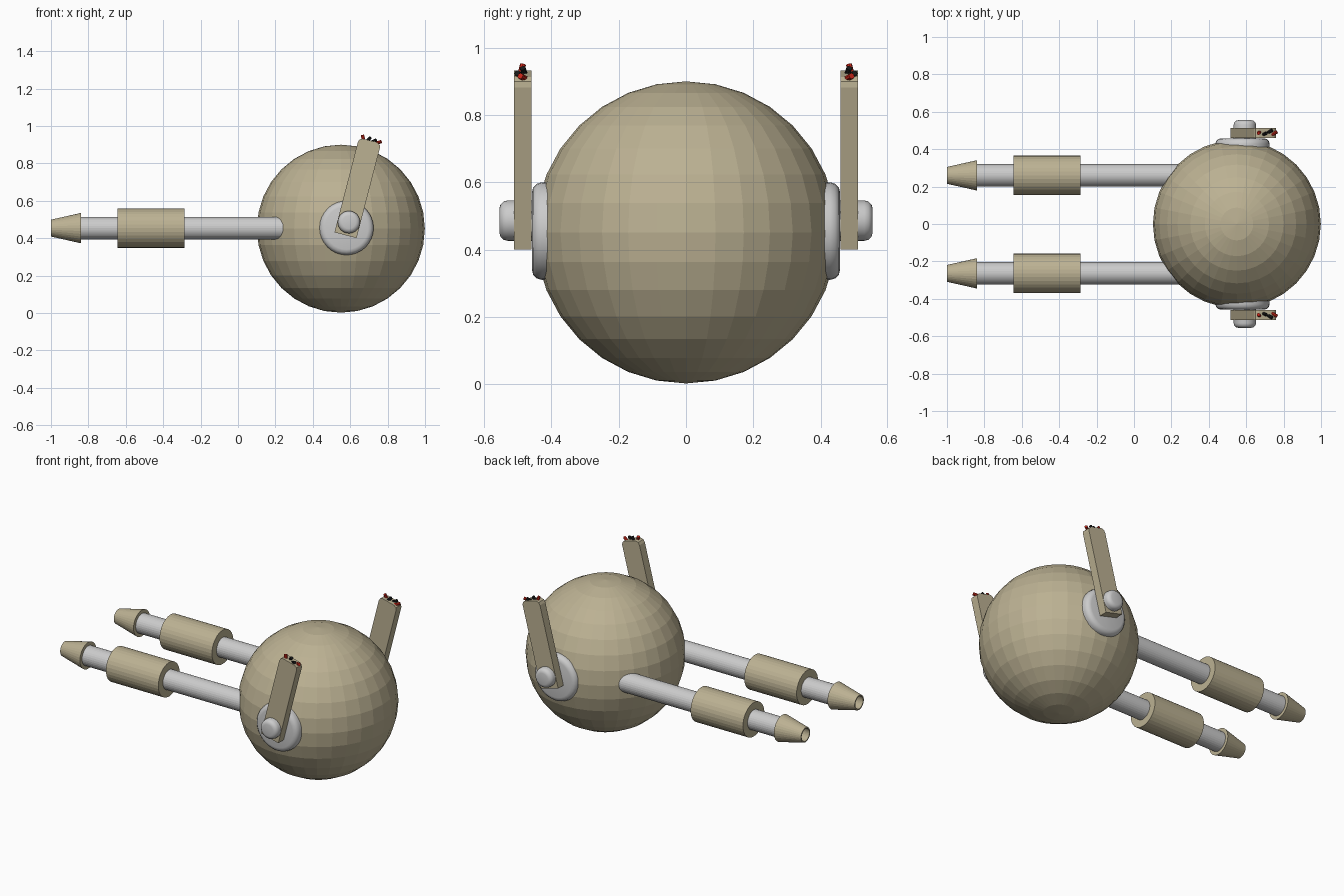
import bpy, bmesh
from math import pi, radians
from mathutils import Matrix, Vector

if "Cube" in bpy.data.objects:
    bpy.data.objects.remove(bpy.data.objects["Cube"])


def material(name, rgb):
    m = bpy.data.materials.new(name)
    m.diffuse_color = (*rgb, 1)
    m.use_nodes = True
    m.node_tree.nodes["Principled BSDF"].inputs["Base Color"].default_value = m.diffuse_color
    return m


TAN = material("tan", (0.50, 0.44, 0.29))
RED = material("red", (0.6, 0.02, 0.01))
BLACK = material("black", (0.01, 0.01, 0.01))


def add(name, bm, mat=None, matrix=None):
    bmesh.ops.recalc_face_normals(bm, faces=bm.faces)
    me = bpy.data.meshes.new(name)
    if matrix:
        bm.transform(matrix)
        if matrix.determinant() < 0:
            bmesh.ops.reverse_faces(bm, faces=bm.faces)
    bm.to_mesh(me)
    bm.free()
    ob = bpy.data.objects.new(name, me)
    bpy.context.collection.objects.link(ob)
    if mat:
        me.materials.append(mat)
    return ob


def lathe(name, profile, matrix, mat=None, steps=32, closed=False):
    """Revolve (radius, height) points around z."""
    bm = bmesh.new()
    vs = [bm.verts.new((r, 0, h)) for r, h in profile]
    es = [bm.edges.new(p) for p in zip(vs, vs[1:])]
    if closed:
        es.append(bm.edges.new((vs[-1], vs[0])))
    bmesh.ops.spin(bm, geom=vs + es, cent=(0, 0, 0), axis=(0, 0, 1),
                   angle=2 * pi, steps=steps)
    bmesh.ops.remove_doubles(bm, verts=bm.verts, dist=1e-5)
    return add(name, bm, mat, matrix)


def smooth(ob):
    bpy.ops.object.select_all(action='DESELECT')
    ob.select_set(True)
    bpy.context.view_layer.objects.active = ob
    bpy.ops.object.shade_smooth_by_angle(angle=radians(35))


def rounded(r, h0, h1, b):
    """Cylinder profile with a rounded outer edge at h1."""
    return [(0, h0), (r, h0), (r, h1 - b), (r - b * .13, h1 - b * .5),
            (r - b * .5, h1 - b * .13), (r - b, h1), (0, h1)]


# Ball body
bm = bmesh.new()
bmesh.ops.create_uvsphere(bm, u_segments=32, v_segments=16, radius=0.449)
add("ball_body", bm, TAN, Matrix.Translation((0.55, 0, 0.451)))

# Twin barrels with sleeves and hollow tips
for side, y in (("left", 0.26), ("right", -0.264)):
    m = Matrix.Translation((0, y, 0.454)) @ Matrix.Rotation(pi / 2, 4, 'Y')
    lathe(side + "_barrel", [(0, -0.86), (0.06, -0.86), (0.06, 0.32), (0, 0.32)], m)
    lathe(side + "_sleeve", [(0, -0.645), (0.105, -0.645), (0.105, -0.287), (0, -0.287)], m, TAN)
    lathe(side + "_tip", [(0.045, -1.0), (0.081, -0.84), (0.056, -0.84), (0.038, -1.0)],
          m, TAN, closed=True)

# Side pivots and arms
for side, s in (("left", 1), ("right", -1)):
    flip = Matrix.Diagonal((1, s, 1, 1))
    out = Matrix.Rotation(-pi / 2, 4, 'X')
    smooth(lathe(side + "_pivot_disc", rounded(0.145, 0.38, 0.458, 0.03),
                 flip @ Matrix.Translation((0.58, 0, 0.455)) @ out))
    smooth(lathe(side + "_pivot_bolt", rounded(0.06, 0.44, 0.555, 0.025),
                 flip @ Matrix.Translation((0.593, 0, 0.486)) @ out))

    # Arm: tilted bar with rounded top corners
    frame = flip @ Matrix.Translation((0.575, 0.486, 0.416)) @ Matrix.Rotation(radians(14.5), 4, 'Y')
    bm = bmesh.new()
    outline = [(-.061, 0), (.061, 0), (.061, .497), (.056, .514), (.04, .523),
               (-.04, .523), (-.056, .514), (-.061, .497)]
    face = bm.faces.new([bm.verts.new((x, -0.026, z)) for x, z in outline])
    ext = bmesh.ops.extrude_face_region(bm, geom=[face])
    bmesh.ops.translate(bm, vec=(0, 0.052, 0),
                        verts=[v for v in ext["geom"] if isinstance(v, bmesh.types.BMVert)])
    add(side + "_arm", bm, TAN, frame)

    # Short cut wires poking out of the arm top
    wires = [(-.036, .004, -.5, RED), (-.012, -.006, .5, BLACK),
             (.016, .006, .9, BLACK), (.042, -.004, 1.0, RED)]
    for i, (x, y, lean, mat) in enumerate(wires):
        bm = bmesh.new()
        bmesh.ops.create_cone(bm, cap_ends=True, segments=8, radius1=.009,
                              radius2=.009, depth=.045)
        m = frame @ Matrix.Translation((x, y, .521)) @ Matrix.Rotation(lean, 4, 'Y') \
            @ Matrix.Rotation(-.5 * lean, 4, 'X')
        add(f"{side}_wire_{i}", bm, mat, m)
